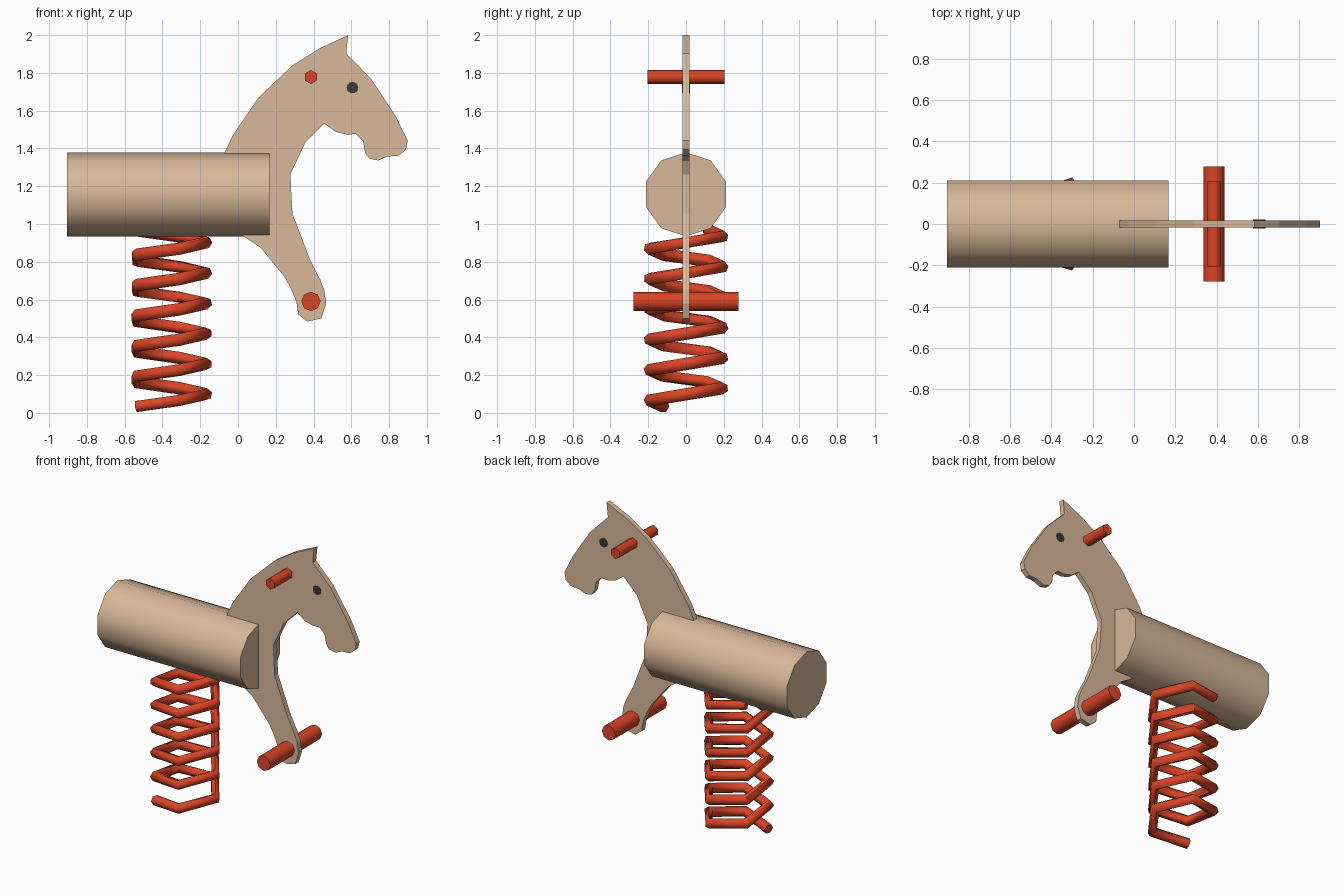
import bpy, bmesh, math
from mathutils import Vector

if "Cube" in bpy.data.objects:
    bpy.data.objects.remove(bpy.data.objects["Cube"])


def material(name, color):
    m = bpy.data.materials.new(name)
    m.diffuse_color = (*color, 1)
    m.use_nodes = True
    m.node_tree.nodes["Principled BSDF"].inputs["Base Color"].default_value = m.diffuse_color
    return m


WOOD = material("light wood", (0.69, 0.48, 0.32))
RED = material("red paint", (0.70, 0.06, 0.02))
DARK = material("dark eye", (0.04, 0.04, 0.045))


def extrude_profile(name, points, direction, mat, smooth=False):
    """Closed outline swept along a direction, with capped ends."""
    bm = bmesh.new()
    face = bm.faces.new([bm.verts.new(p) for p in points])
    ext = bmesh.ops.extrude_face_region(bm, geom=[face], use_keep_orig=True)
    moved = [g for g in ext["geom"] if isinstance(g, bmesh.types.BMVert)]
    bmesh.ops.translate(bm, verts=moved, vec=direction)
    bmesh.ops.recalc_face_normals(bm, faces=bm.faces)
    me = bpy.data.meshes.new(name)
    bm.to_mesh(me)
    bm.free()
    me.materials.append(mat)
    ob = bpy.data.objects.new(name, me)
    bpy.context.collection.objects.link(ob)
    if smooth:
        bpy.ops.object.select_all(action='DESELECT')
        bpy.context.view_layer.objects.active = ob
        ob.select_set(True)
        bpy.ops.object.shade_smooth_by_angle(angle=math.radians(65))
    return ob


def rod_y(name, x, z, y0, y1, radius, sides, phase, mat):
    """Round bar running along y."""
    pts = []
    for i in range(sides):
        a = math.radians(phase) + i * math.tau / sides
        pts.append((x + radius * math.cos(a), y0, z + radius * math.sin(a)))
    return extrude_profile(name, pts, Vector((0, y1 - y0, 0)), mat, True)


# Log body: ten-sided, corner at the top
body_pts = [(-0.905, 0.222 * math.cos(a), 1.157 + 0.222 * math.sin(a))
            for a in (math.pi / 2 + i * math.tau / 10 for i in range(10))]
extrude_profile("log_body", body_pts, Vector((1.071, 0, 0)), WOOD, True)

# Head, neck and leg board
outline = [
    (.583, 2.0), (.573, 1.902), (.704, 1.77), (.836, 1.569), (.899, 1.442),
    (.889, 1.394), (.852, 1.362), (.789, 1.357), (.741, 1.336), (.694, 1.347),
    (.673, 1.378), (.662, 1.437), (.625, 1.476), (.573, 1.474), (.515, 1.489),
    (.456, 1.532), (.356, 1.431), (.277, 1.262), (.288, 1.056), (.383, .807),
    (.435, .706), (.456, .653), (.467, .579), (.441, .50), (.367, .484),
    (.319, .521), (.309, .59), (.277, .664), (.245, .722), (.119, .876),
    (.024, .939), (-.071, 1.378), (-.029, 1.468), (.108, 1.669),
    (.288, 1.839), (.43, 1.929)]
T = 0.018
extrude_profile("head_board", [(x, -T, z) for x, z in outline],
                Vector((0, 2 * T, 0)), WOOD)

# Hand and foot bars
rod_y("hand_bar", .386, 1.778, -.205, .205, .037, 6, 90, RED)
rod_y("foot_bar", .386, .590, -.277, .277, .051, 8, 0, RED)

# Eyes on both sides
rod_y("eye_front", .606, 1.722, -T - .003, -T + .002, .031, 10, 0, DARK)
rod_y("eye_back", .606, 1.722, T - .002, T + .003, .031, 10, 0, DARK)

# Spring: five points per turn, six turns
cu = bpy.data.curves.new("spring", 'CURVE')
cu.dimensions = '3D'
cu.bevel_depth = 0.033
cu.bevel_resolution = 1
cu.use_fill_caps = True
N = 30
sp = cu.splines.new('POLY')
sp.points.add(N - 1)
for i, p in enumerate(sp.points):
    a = math.radians(216 + 72 * i)
    p.co = (-.372 + .203 * math.cos(a), .203 * math.sin(a),
            .034 + (.966 - .034) * i / (N - 1), 1)
cu.materials.append(RED)
spring = bpy.data.objects.new("spring", cu)
bpy.context.collection.objects.link(spring)
bpy.ops.object.select_all(action='DESELECT')
bpy.context.view_layer.objects.active = spring
spring.select_set(True)
bpy.ops.object.convert(target='MESH')
bpy.ops.object.shade_smooth_by_angle(angle=math.radians(65))
